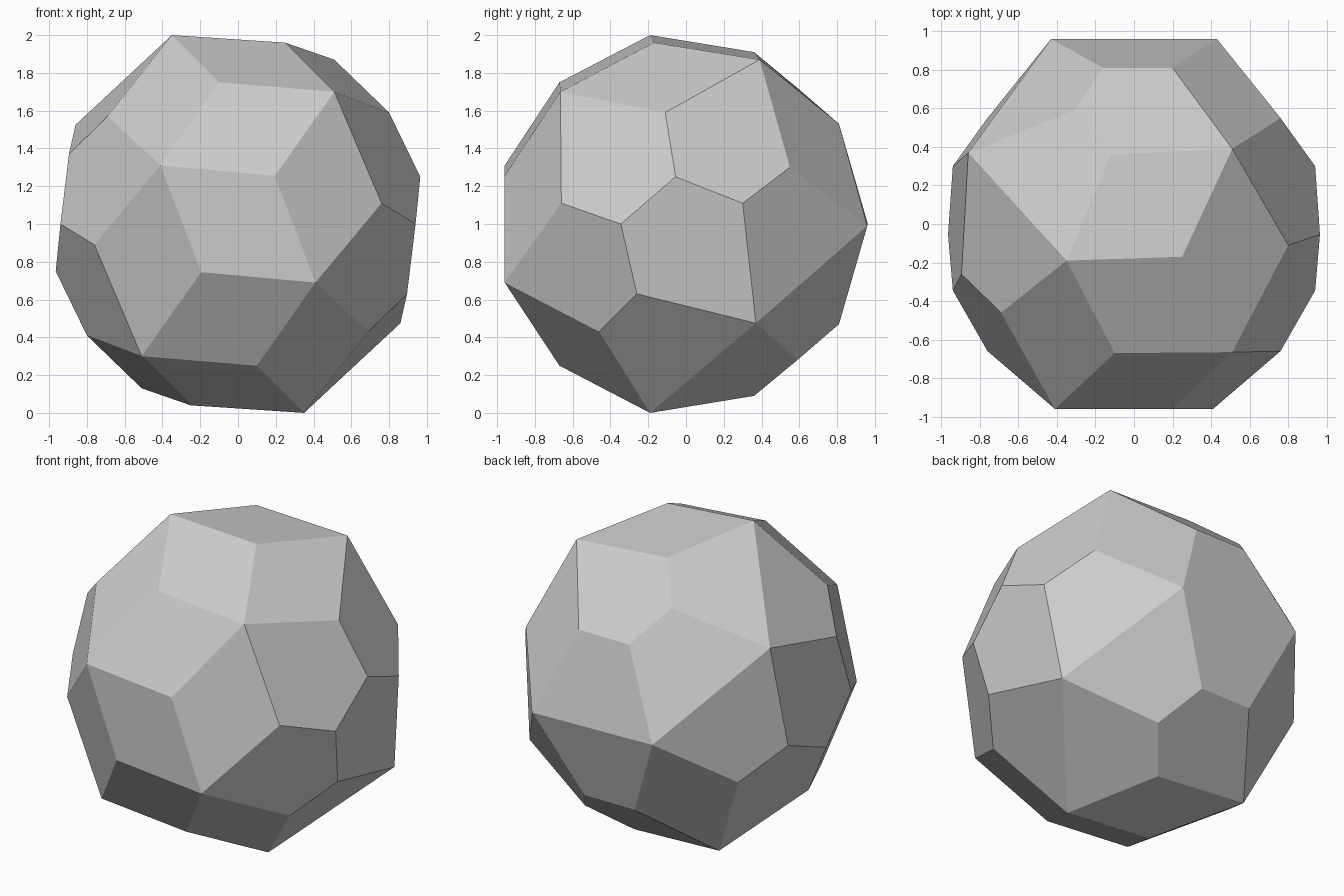
import bpy
import bmesh
import math
from mathutils import Vector

if "Cube" in bpy.data.objects:
    bpy.data.objects.remove(bpy.data.objects["Cube"])

# Corner points of one half; a half turn about the y axis gives the other half
FIVE_EDGE_CORNERS = [
    (.41, -.96, -.31), (.51, -.665, .70), (.51, .39, .87),
    (.86, .37, -.525), (.43, .96, -.01), (-.35, -.19, 1.0),
]
THREE_EDGE_CORNERS = [
    # right side
    (.80, -.11, .59), (.965, -.055, .25), (.94, -.345, 0), (.94, .30, .11),
    (.895, -.26, -.37), (.76, -.66, .11), (.76, .55, .30),
    # front and upper left
    (.195, -.96, .255), (-.10, -.67, .75), (-.69, -.46, .57),
    # top and back
    (.25, -.17, .96), (-.12, .36, .91), (-.31, .59, .72),
    (.20, .81, .53), (-.16, .81, .53),
]


def half_turn(p):
    return (-p[0], p[1], -p[2])


# Hull over all corners, with coplanar triangles merged into whole facets
bm = bmesh.new()
for p in FIVE_EDGE_CORNERS + THREE_EDGE_CORNERS:
    for q in (p, half_turn(p)):
        bm.verts.new(Vector(q) + Vector((0, 0, 1)))
bmesh.ops.convex_hull(bm, input=bm.verts[:])
bmesh.ops.dissolve_limit(bm, angle_limit=math.radians(9),
                         verts=bm.verts[:], edges=bm.edges[:])
bmesh.ops.recalc_face_normals(bm, faces=bm.faces[:])

mesh = bpy.data.meshes.new("faceted_ball")
bm.to_mesh(mesh)
bm.free()

# Single plain grey
grey = bpy.data.materials.new("light_grey")
grey.diffuse_color = (.6, .6, .6, 1)
grey.use_nodes = True
grey.node_tree.nodes["Principled BSDF"].inputs["Base Color"].default_value = grey.diffuse_color
mesh.materials.append(grey)

ball = bpy.data.objects.new("faceted_ball", mesh)
bpy.context.collection.objects.link(ball)
